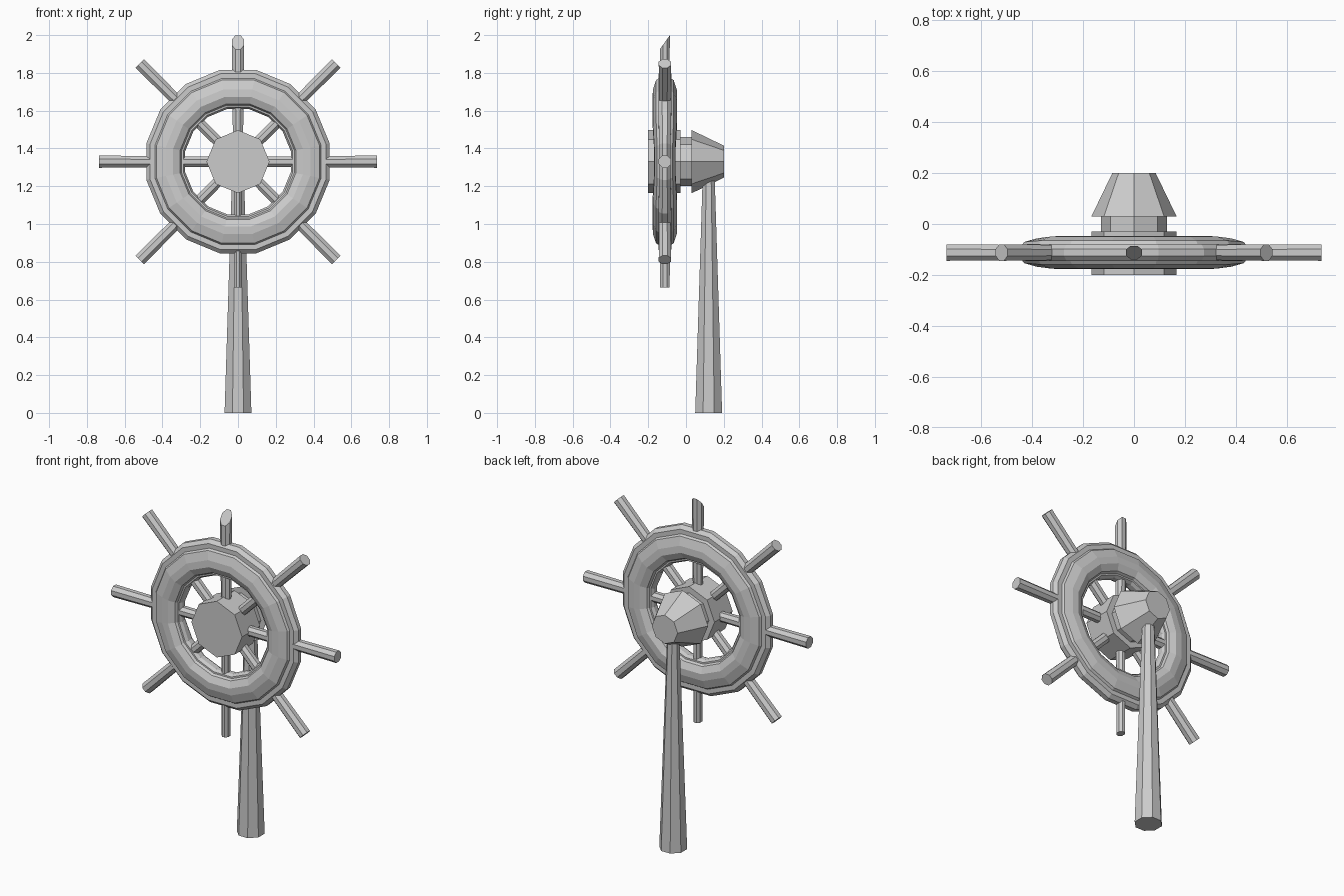
import bpy, bmesh, math
from mathutils import Matrix, Vector

cube = bpy.data.objects.get("Cube")
if cube:
    bpy.data.objects.remove(cube, do_unlink=True)

grey = bpy.data.materials.new("plain grey")
grey.use_nodes = True
grey.diffuse_color = (0.6, 0.6, 0.6, 1)
grey.node_tree.nodes["Principled BSDF"].inputs["Base Color"].default_value = (0.6, 0.6, 0.6, 1)

CENTRE = Vector((0, -0.112, 1.33))


def finish(name, bm):
    bmesh.ops.recalc_face_normals(bm, faces=bm.faces)
    mesh = bpy.data.meshes.new(name)
    bm.to_mesh(mesh)
    bm.free()
    mesh.materials.append(grey)
    obj = bpy.data.objects.new(name, mesh)
    bpy.context.collection.objects.link(obj)
    return obj


def rod(name, start, end, r1, r2, squash=1.0, slant=0.0):
    """Eight-sided tapered rod; squash flattens it in y, slant tilts its end."""
    start, end = Vector(start), Vector(end)
    axis = end - start
    length = axis.length
    bm = bmesh.new()
    bmesh.ops.create_cone(bm, cap_ends=True, segments=8, radius1=r1, radius2=r2, depth=length)
    bmesh.ops.rotate(bm, verts=bm.verts, matrix=Matrix.Rotation(math.pi / 8, 3, "Z"))
    for v in bm.verts:
        v.co.y *= squash
        if v.co.z > 0:
            v.co.z += slant * v.co.y
    turn = Vector((0, 0, 1)).rotation_difference(axis).to_matrix().to_4x4()
    bmesh.ops.transform(bm, verts=bm.verts, matrix=Matrix.Translation((start + end) / 2) @ turn)
    return finish(name, bm)


def drum(name, y1, y2, r1, r2):
    """Eight-sided drum lying along y with corners at the top and sides."""
    bm = bmesh.new()
    bmesh.ops.create_cone(bm, cap_ends=True, segments=8, radius1=r1, radius2=r2, depth=y2 - y1)
    place = Matrix.Translation((0, (y1 + y2) / 2, CENTRE.z)) @ Matrix.Rotation(-math.pi / 2, 4, "X")
    bmesh.ops.transform(bm, verts=bm.verts, matrix=place)
    return finish(name, bm)


def wheel_ring(name, half, segments=16):
    """Ring swept from half a cross-section (radius, depth), mirrored front to back."""
    section = half + [(r, -y) for r, y in reversed(half)]
    bm = bmesh.new()
    loops = []
    for i in range(segments):
        a = 2 * math.pi * (i + 0.5) / segments
        # the ring is slightly thinner at its two sides
        thin = 0.88 if abs(math.cos(a)) > 0.95 else 1.0
        loops.append([bm.verts.new(CENTRE + Vector((r * math.cos(a), y * thin, r * math.sin(a))))
                      for r, y in section])
    n = len(section)
    for i in range(segments):
        a, b = loops[i], loops[(i + 1) % segments]
        for j in range(n):
            k = (j + 1) % n
            bm.faces.new((a[j], a[k], b[k], b[j]))
    return finish(name, bm)


# Wheel: broad rounded ring with a narrow ridge inside and outside
wheel_ring("wheel_ring", [(0.30, 0.025), (0.312, 0.047), (0.35, 0.065),
                          (0.39, 0.063), (0.44, 0.047), (0.452, 0.028)])
wheel_ring("outer_ridge", [(0.43, 0.034), (0.475, 0.034), (0.495, 0.014)])
wheel_ring("inner_ridge", [(0.285, 0.014), (0.295, 0.032), (0.33, 0.034)])

# Spokes with handles
for i in range(8):
    a = math.pi * i / 4
    d = Vector((math.cos(a), 0, math.sin(a)))
    upright = i in (2, 6)
    reach = {2: 0.632, 6: 0.665}.get(i, 0.735)
    rod(f"spoke_{i + 1}", CENTRE + d * 0.1, CENTRE + d * reach, 0.029, 0.035 if i != 6 else 0.028,
        squash=0.82 if upright else 1.0, slant=1.4 if i == 2 else 0.0)

# Hub, neck and tapered rear housing
drum("hub", -0.2, -0.03, 0.167, 0.167)
drum("neck", -0.04, 0.04, 0.13, 0.13)
drum("rear_housing", 0.03, 0.2, 0.167, 0.085)

# Post
rod("post", (0, 0.12, 0), (0, 0.12, 1.26), 0.077, 0.034)
